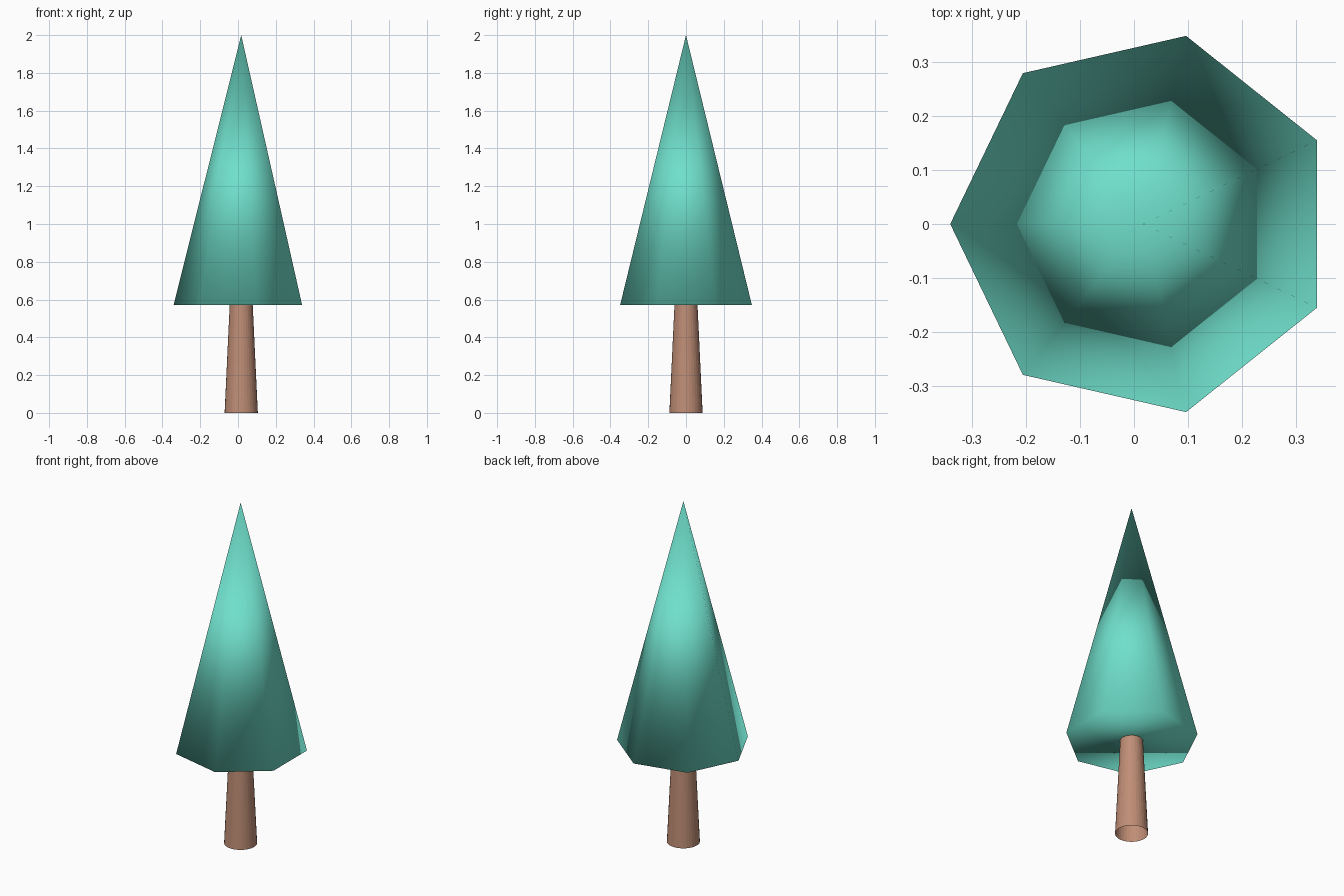
import bpy
from math import pi

cube = bpy.data.objects.get("Cube")
if cube:
    bpy.data.objects.remove(cube, do_unlink=True)

AXIS_X = 0.017      # offset that centres the seven-sided crown
CROWN_BASE = 0.57
TOP = 2.0


def make_material(name, rgb):
    mat = bpy.data.materials.new(name)
    mat.use_nodes = True
    colour = (*rgb, 1.0)
    mat.diffuse_color = colour
    for node in mat.node_tree.nodes:
        if node.type == 'BSDF_PRINCIPLED':
            node.inputs["Base Color"].default_value = colour
            node.inputs["Roughness"].default_value = 0.9
    return mat


def make_cone(name, sides, r_bottom, r_top, z0, z1, turn, fill, mat):
    bpy.ops.mesh.primitive_cone_add(
        vertices=sides, radius1=r_bottom, radius2=r_top, depth=z1 - z0,
        end_fill_type=fill, location=(AXIS_X, 0, (z0 + z1) / 2))
    obj = bpy.context.object
    obj.name = name
    obj.rotation_euler.z = turn
    obj.data.materials.append(mat)
    return obj


teal = make_material("teal foliage", (0.16, 0.74, 0.60))
brown = make_material("brown bark", (0.52, 0.27, 0.18))

# Crown: closed seven-sided cone, one corner towards -x, smooth all over
crown = make_cone("crown", 7, 0.358, 0, CROWN_BASE, TOP, pi / 2, 'NGON', teal)
bpy.ops.object.shade_smooth()

# Trunk: tapered open tube with flat facets
trunk = make_cone("trunk", 32, 0.088, 0.061, 0, CROWN_BASE, 0, 'NOTHING', brown)
bpy.ops.object.shade_flat()
